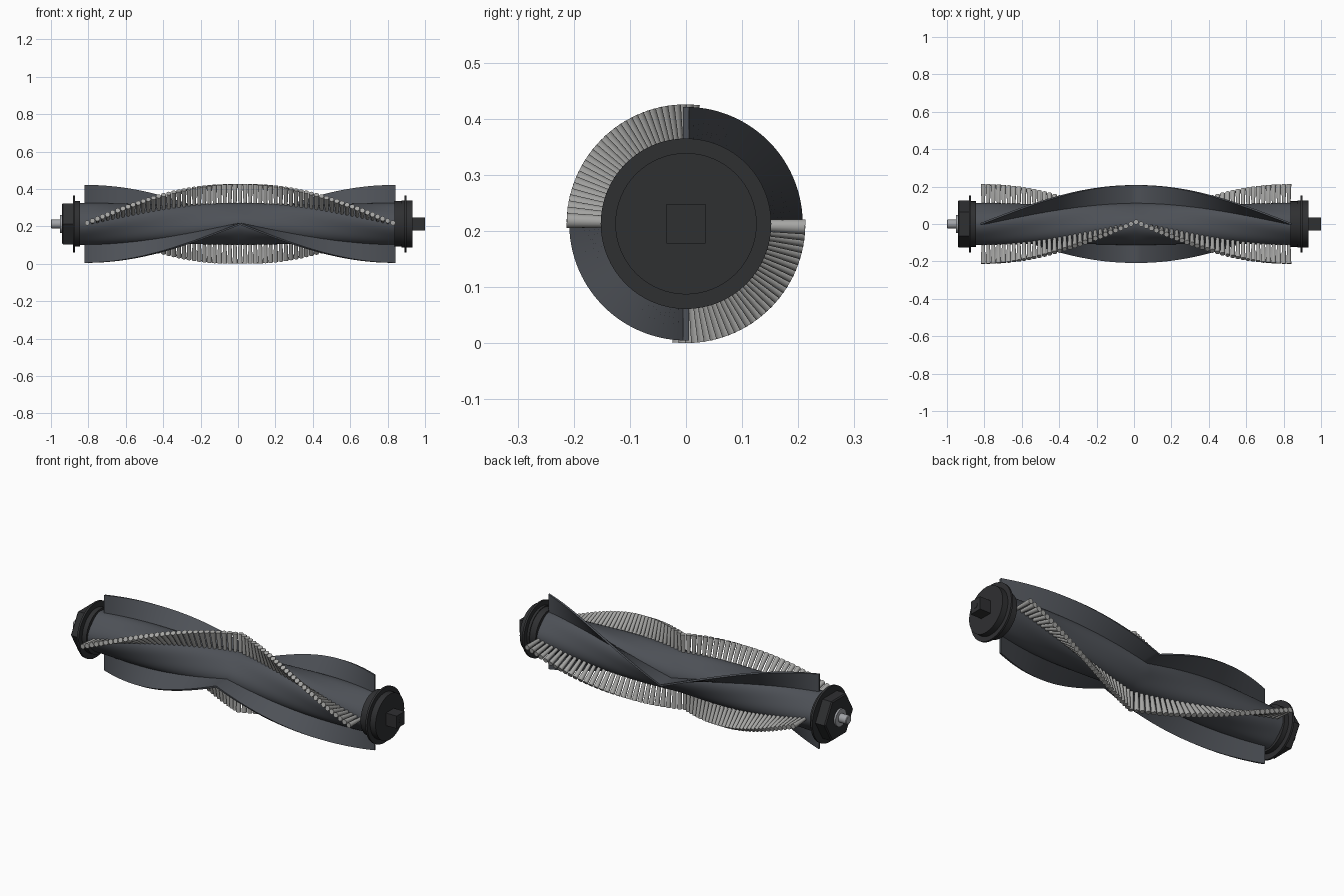
import bpy, bmesh
from math import sin, cos, pi, radians
from mathutils import Matrix

if "Cube" in bpy.data.objects:
    bpy.data.objects.remove(bpy.data.objects["Cube"])

ZC = 0.213            # height of the roller axis
CX, HALF = 0.011, 0.831   # centre and half length of the helical strips


def material(name, rgb):
    m = bpy.data.materials.new(name)
    m.diffuse_color = (*rgb, 1)
    m.use_nodes = True
    m.node_tree.nodes["Principled BSDF"].inputs["Base Color"].default_value = m.diffuse_color
    return m


BODY = material("slate_plastic", (0.075, 0.082, 0.095))
DARK = material("dark_plastic", (0.028, 0.029, 0.031))
BRISTLE = material("bristle_grey", (0.38, 0.38, 0.37))
METAL = material("metal", (0.36, 0.37, 0.39))


def finish(name, bm, mat, angle=35):
    bmesh.ops.recalc_face_normals(bm, faces=bm.faces)
    me = bpy.data.meshes.new(name)
    bm.to_mesh(me)
    bm.free()
    me.materials.append(mat)
    ob = bpy.data.objects.new(name, me)
    bpy.context.collection.objects.link(ob)
    ob.location.z = ZC
    bpy.ops.object.select_all(action='DESELECT')
    ob.select_set(True)
    bpy.context.view_layer.objects.active = ob
    bpy.ops.object.shade_smooth_by_angle(angle=radians(angle))
    return ob


def loft(name, rings, mat, angle=35):
    """Skin a list of closed rings and cap both ends."""
    bm = bmesh.new()
    vs = [[bm.verts.new(p) for p in ring] for ring in rings]
    n = len(vs[0])
    for a, b in zip(vs, vs[1:]):
        for i in range(n):
            j = (i + 1) % n
            bm.faces.new((a[i], a[j], b[j], b[i]))
    bm.faces.new(vs[0])
    bm.faces.new(vs[-1])
    return finish(name, bm, mat, angle)


def turned(name, profile, mat, sides=64, start=0.0):
    """Solid around the x axis from (x, radius) points."""
    rings = [[(x, r * cos(start + 2 * pi * i / sides), r * sin(start + 2 * pi * i / sides))
              for i in range(sides)] for x, r in profile]
    return loft(name, rings, mat)


def twist(x):
    """V-shaped helix: 0 at the middle, a quarter turn at both ends."""
    return min(abs(x - CX) / HALF, 1) * pi / 2


# Twisted core with four soft ridges under the strips
def core_ring(x, sides=64):
    ring = []
    for i in range(sides):
        a = 2 * pi * i / sides
        r = 0.107 + 0.005 * cos(4 * a)
        ring.append((x, r * cos(a + twist(x)), r * sin(a + twist(x))))
    return ring


N = 64
xs = [CX - HALF + 2 * HALF * i / N for i in range(N + 1)]
loft("roller_core", [core_ring(x) for x in [-0.85] + xs + [0.848]], BODY)


# Two rubber fins
def fin_ring(x, offset):
    a = twist(x) + offset
    c, s = cos(a), sin(a)
    return [(x, r * c - t * s, r * s + t * c)
            for r, t in ((0.09, -0.006), (0.208, -0.005), (0.208, 0.005), (0.09, 0.006))]


for name, off in (("rubber_fin_back", 0), ("rubber_fin_front", pi)):
    loft(name, [fin_ring(x, off) for x in xs], BODY)

# Two rows of bristle tufts
STEPS = 30
for name, off in (("bristle_row_upper", pi / 2), ("bristle_row_lower", 3 * pi / 2)):
    bm = bmesh.new()
    for k in range(-STEPS, STEPS + 1):
        t = abs(k) / STEPS
        a = off + radians(-3 + 91.5 * t)
        place = (Matrix.Translation((CX + 0.817 * k / STEPS, 0, 0))
                 @ Matrix.Rotation(a - pi / 2, 4, 'X')
                 @ Matrix.Translation((0, 0, 0.156)))
        bmesh.ops.create_cone(bm, cap_ends=True, segments=14, radius1=0.009,
                              radius2=0.0135, depth=0.113, matrix=place)
    finish(name, bm, BRISTLE)

# Left end: collar, flange, hexagonal cap, bearing and axle pin
turned("left_collar", [(-0.875, 0.122), (-0.846, 0.122)], DARK)
turned("left_flange", [(-0.883, 0.152), (-0.872, 0.152)], DARK)
turned("left_hex_cap", [(-0.942, 0.119), (-0.936, 0.126), (-0.878, 0.126)], DARK, sides=6)
turned("left_bearing", [(-0.952, 0.048), (-0.935, 0.048)], METAL, sides=32)
turned("axle_pin", [(-1.0, 0.021), (-0.997, 0.024), (-0.93, 0.024)], METAL, sides=32)

# Right end: round cap, flange, square drive and its centre mark
turned("right_cap", [(0.838, 0.122), (0.875, 0.122), (0.875, 0.126), (0.933, 0.126)], DARK)
turned("right_flange", [(0.889, 0.152), (0.900, 0.152)], DARK)
turned("square_drive", [(0.925, 0.0495), (0.999, 0.0495)], DARK, sides=4, start=pi / 4)
turned("drive_centre", [(0.99, 0.015), (1.0, 0.015)], DARK, sides=24)
